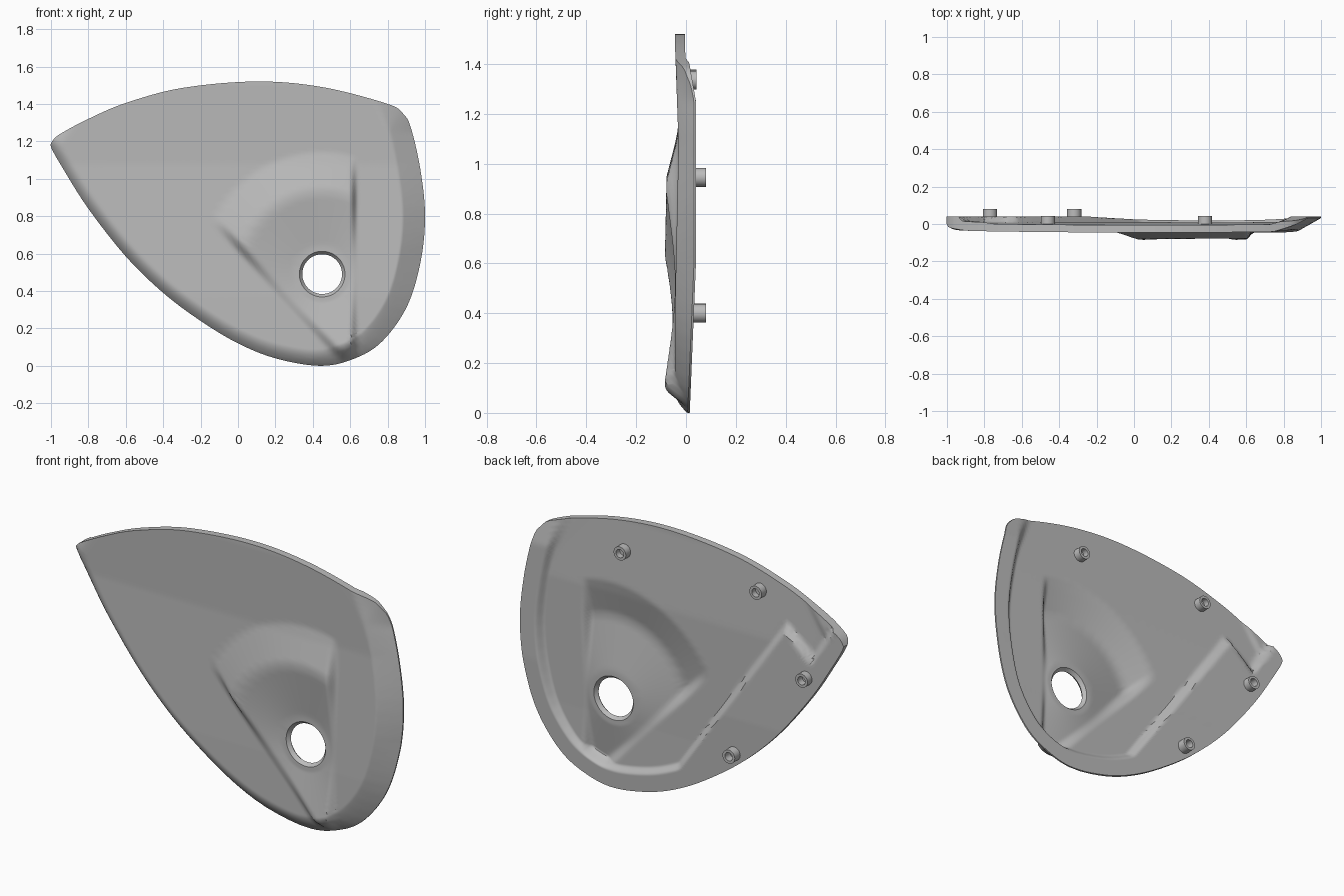
import bpy, bmesh, math
from mathutils import Vector

cube = bpy.data.objects.get("Cube")
if cube:
    bpy.data.objects.remove(cube, do_unlink=True)

grey = bpy.data.materials.new("mid grey")
grey.use_nodes = True
grey.diffuse_color = (0.5, 0.5, 0.5, 1)
grey.node_tree.nodes["Principled BSDF"].inputs["Base Color"].default_value = (0.5, 0.5, 0.5, 1)

AROUND, RINGS = 240, 60
HOLE = Vector((0.45, 0.49))
HOLE_R = 0.122


def smooth(t):
    t = min(1, max(0, t))
    return t * t * (3 - 2 * t)


def clamp(t):
    return min(1, max(0, t))


# Outline of the panel in x and z, anticlockwise from the bottom
corners = [Vector(p) for p in (
    (0.43, 0), (0.6, 0.03), (0.76, 0.12), (0.9, 0.31), (0.975, 0.55), (1, 0.8),
    (0.975, 1.05), (0.925, 1.27), (0.885, 1.345), (0.8, 1.4), (0.45, 1.49),
    (0.1, 1.52), (-0.3, 1.485), (-0.6, 1.405), (-0.8, 1.32), (-0.95, 1.24),
    (-0.99, 1.205), (-1, 1.17), (-0.93, 1.045), (-0.8, 0.84), (-0.6, 0.585),
    (-0.4, 0.39), (-0.2, 0.24), (0, 0.12), (0.2, 0.04))]


def spline(points, steps):
    out = []
    n = len(points)
    for i in range(n):
        a, b, c, d = (points[(i + k) % n] for k in (-1, 0, 1, 2))
        for s in range(steps):
            t = s / steps
            out.append(0.5 * (2 * b + (c - a) * t + (2 * a - 5 * b + 4 * c - d) * t * t
                              + (3 * b - a - 3 * c + d) * t ** 3))
    return out


def resample(points, count):
    lengths = [(points[(i + 1) % len(points)] - p).length for i, p in enumerate(points)]
    step = sum(lengths) / count
    out, run, i = [], 0, 0
    for k in range(count):
        while run + lengths[i] < k * step:
            run += lengths[i]
            i += 1
        out.append(points[i].lerp(points[(i + 1) % len(points)], (k * step - run) / lengths[i]))
    return out


outline = resample(spline(corners, 16), AROUND)

# Edge tangents that carry a rounded or chamfered border (the top edge is square)
tangents = []
for i in range(0, AROUND, 3):
    along = (outline[(i + 1) % AROUND] - outline[i - 1]).normalized()
    normal = Vector((along.y, -along.x))
    border = 1 - smooth((normal.y - 0.3) / 0.4)
    if border > 0:
        tangents.append((outline[i], normal, border))


def rim_depth(z):
    return (0.015 + 0.025 * clamp(z / 0.6)) * (1 - clamp((z - 1.25) / 0.23))


def scoop(p):
    # Curved hood rising around the hole, cut off steeply at both ends
    r = (p - HOLE).length
    height = clamp((r - 0.15) / 0.27) if r < 0.42 else 1 - clamp((r - 0.46) / 0.19)
    left = (p - Vector((0.03, 0.64))).dot(Vector((0.73, 0.68)))
    return 0.045 * height * smooth((0.64 - p.x) / 0.04) * smooth((left + 0.05) / 0.06)


def depths(p):
    # Front and back depth of the panel at a point
    x, z = p
    base = -0.03 - 0.015 * (clamp((z - 1.08) / 0.42) + clamp((1.08 - z) / 0.7))
    front = base - scoop(p)
    drop, rim, target = 0, 0, rim_depth(z)
    for q, n, border in tangents:
        d = max(0, (q - p).dot(n))
        if d < 0.14:
            amount = border * clamp(1 - d / (0.09 + 0.03 * n.x)) ** (2 - max(0, n.x))
            if amount > drop:
                drop = amount
                target = rim_depth(z) - 0.008 - 0.025 * max(0, -n.x)
            rim = max(rim, border * smooth((0.13 - d) / 0.04))
    # Raised mounting pad on one side of the back
    pad_a = -((x - 0.043) * 0.82 + (z - 0.214) * 0.573)
    pad_b = (x + 0.636) * 0.64 - (z - 1.186) * 0.77
    rim = max(rim, smooth(min(pad_a, pad_b) / 0.04 + 0.5))
    floor = front + 0.04
    back = floor + rim * (rim_depth(z) - floor)
    front += drop * (target - front)
    return front, max(back, front + 0.006)


def finish(bm, name, angle):
    bmesh.ops.recalc_face_normals(bm, faces=bm.faces)
    mesh = bpy.data.meshes.new(name)
    bm.to_mesh(mesh)
    bm.free()
    mesh.materials.append(grey)
    ob = bpy.data.objects.new(name, mesh)
    bpy.context.collection.objects.link(ob)
    bpy.ops.object.select_all(action='DESELECT')
    ob.select_set(True)
    bpy.context.view_layer.objects.active = ob
    bpy.ops.object.shade_smooth_by_angle(angle=math.radians(angle))


def bridge(bm, loops):
    for a, b in zip(loops, loops[1:]):
        for i in range(len(a)):
            j = (i + 1) % len(a)
            bm.faces.new((a[i], a[j], b[j], b[i]))


# Panel: rings from hole to edge on the front, then edge to hole on the back
bm = bmesh.new()
fronts, backs = [], []
for k in range(RINGS + 1):
    t = (k / RINGS) ** 1.4
    front_ring, back_ring = [], []
    for edge in outline:
        p = edge.lerp(HOLE + (edge - HOLE).normalized() * HOLE_R, t)
        f, b = depths(p)
        front_ring.append(bm.verts.new((p.x, f, p.y)))
        back_ring.append(bm.verts.new((p.x, b, p.y)))
    fronts.append(front_ring)
    backs.append(back_ring)
# Narrow lip inside the hole
lip = []
for f, b in zip(fronts[-1], backs[-1]):
    mid = (f.co + b.co) / 2
    centre = Vector((HOLE.x, mid.y, HOLE.y))
    lip.append(bm.verts.new(centre + (mid - centre) * 0.87))
bridge(bm, fronts[::-1] + backs + [lip, fronts[-1]])
finish(bm, "panel", 35)


# Hollow mounting pegs on the back
def peg(name, x, z, start, end):
    bm = bmesh.new()
    loops = []
    for r, y in ((0.038, start), (0.038, end), (0.023, end), (0.023, start + 0.02)):
        loops.append([bm.verts.new((x + r * math.cos(a), y, z + r * math.sin(a)))
                      for a in (math.tau * i / 24 for i in range(24))])
    bridge(bm, loops)
    bm.faces.new(loops[0])
    bm.faces.new(loops[-1])
    finish(bm, name, 30)


peg("upper_peg_left", 0.38, 1.335, -0.01, 0.043)
peg("upper_peg_right", -0.46, 1.34, -0.01, 0.043)
peg("pad_peg_upper", -0.77, 0.945, 0.02, 0.08)
peg("pad_peg_lower", -0.32, 0.40, 0.015, 0.08)
